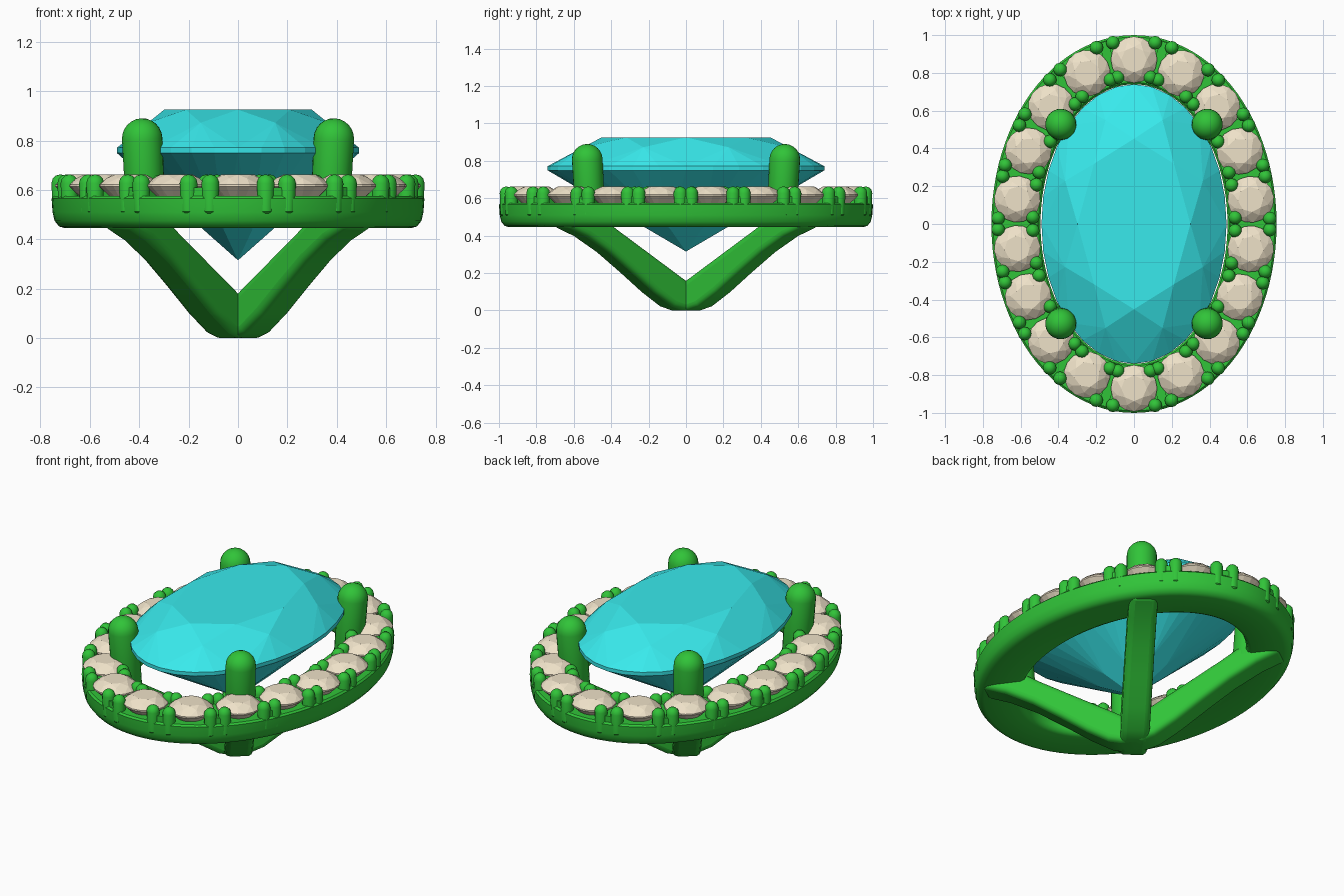
import bpy, bmesh, math
from mathutils import Vector, Matrix

if "Cube" in bpy.data.objects:
    bpy.data.objects.remove(bpy.data.objects["Cube"])


def material(name, col):
    m = bpy.data.materials.new(name)
    m.diffuse_color = (*col, 1)
    m.use_nodes = True
    m.node_tree.nodes["Principled BSDF"].inputs["Base Color"].default_value = m.diffuse_color
    return m


GREEN = material("green_metal", (0.03, 0.55, 0.04))
CYAN = material("cyan_gem", (0.04, 0.82, 0.84))
CREAM = material("cream_stone", (0.86, 0.76, 0.58))


def finish(name, bm, mat, smooth=True):
    bmesh.ops.recalc_face_normals(bm, faces=bm.faces)
    me = bpy.data.meshes.new(name)
    bm.to_mesh(me)
    bm.free()
    me.materials.append(mat)
    ob = bpy.data.objects.new(name, me)
    bpy.context.collection.objects.link(ob)
    if smooth:
        bpy.context.view_layer.objects.active = ob
        ob.select_set(True)
        bpy.ops.object.shade_smooth_by_angle(angle=math.radians(40))
        ob.select_set(False)
    return ob


def capsule(bm, p0, p1, r, seg=16):
    # round-ended pin from p0 to p1
    p0, p1 = Vector(p0), Vector(p1)
    d = p1 - p0
    vs = bmesh.ops.create_uvsphere(bm, u_segments=seg, v_segments=seg // 2, radius=r)["verts"]
    for v in vs:
        if v.co.z > -1e-5:
            v.co.z += d.length
    rot = d.to_track_quat('Z', 'Y').to_matrix().to_4x4()
    bmesh.ops.transform(bm, matrix=Matrix.Translation(p0) @ rot, verts=vs)


def brilliant(name, loc, rx, ry, table, z_table, z_girdle, z_culet, mat, turn=0, n=32, thick=0.03):
    # brilliant cut: octagonal table, kites, girdle, pavilion
    zu, zl = z_girdle + thick / 2, z_girdle - thick / 2
    c8 = math.cos(math.pi / 8)
    pts = [(0, 0, z_culet)]

    def ring(count, r, z, off=0):
        for k in range(count):
            a = 2 * math.pi * k / count + off
            pts.append((r * math.cos(a), r * math.sin(a), z))

    mid, low = table + (1 - table) * 0.5, 0.3
    ring(8, table, z_table)
    ring(8, mid, z_table - (z_table - zu) * (mid * c8 - table) / (1 - table), math.pi / 8)
    ring(n, 1, zu)
    ring(n, 1, zl)
    ring(8, low, z_culet + (zl - z_culet) * low * c8, math.pi / 8)
    bm = bmesh.new()
    for x, y, z in pts:
        bm.verts.new((x * rx, y * ry, z))
    bmesh.ops.convex_hull(bm, input=bm.verts)
    bmesh.ops.dissolve_limit(bm, angle_limit=0.01, verts=bm.verts, edges=bm.edges)
    ob = finish(name, bm, mat, smooth=False)
    ob.location = loc
    ob.rotation_euler.z = turn
    return ob


# halo centre line: an ellipse with outward normals
A, B = 0.625, 0.87


def halo(t):
    p = Vector((A * math.sin(t), B * math.cos(t), 0))
    nrm = Vector((math.sin(t) / A, math.cos(t) / B, 0)).normalized()
    return p, nrm


# halo body: profile swept around the ellipse
profile = [(-.13, .565), (-.13, .475), (-.12, .455), (-.1, .445), (.075, .445), (.1, .452),
           (.118, .475), (.126, .51), (.13, .565), (.12, .575), (-.12, .575)]
N = 96
bm = bmesh.new()
rings = []
for i in range(N):
    p, nrm = halo(2 * math.pi * i / N)
    rings.append([bm.verts.new(p + nrm * o + Vector((0, 0, z))) for o, z in profile])
for i in range(N):
    a, b = rings[i], rings[(i + 1) % N]
    for j in range(len(profile)):
        k = (j + 1) % len(profile)
        bm.faces.new((a[j], a[k], b[k], b[j]))
finish("halo_band", bm, GREEN)

# equal arc-length positions (36 = stones and the gaps between them)
M = 3600
lengths = [0]
for i in range(M):
    lengths.append(lengths[-1] + (halo(2 * math.pi * (i + 1) / M)[0] - halo(2 * math.pi * i / M)[0]).length)
spots, j = [], 0
for k in range(36):
    while lengths[j] < lengths[-1] * k / 36 - 1e-6:
        j += 1
    spots.append(2 * math.pi * j / M)

# halo stones, their small prongs and the bars dividing them
prongs = bmesh.new()
bars = bmesh.new()
for k, t in enumerate(spots):
    p, nrm = halo(t)
    tan = Vector((nrm.y, -nrm.x, 0))
    if k % 2 == 0:
        brilliant(f"halo_stone_{k // 2 + 1}", p, .123, .123, .55, .662, .617, .5, CREAM,
                  math.atan2(nrm.y, nrm.x), 16, .008)
        for s in (-1, 1):
            for side, out in ((.112, .09), (.086, -.092)):
                q = p + nrm * out + tan * side * s
                capsule(prongs, q + Vector((0, 0, .53)), q + Vector((0, 0, .627)), .036, 12)
    else:
        rot = Matrix((tan, nrm, (0, 0, 1))).transposed().to_4x4()
        bmesh.ops.create_cube(bars, size=1, matrix=Matrix.Translation(p + Vector((0, 0, .575)))
                              @ rot @ Matrix.Diagonal((.05, .235, .07, 1)))
finish("halo_prongs", prongs, GREEN)
finish("halo_dividers", bars, GREEN)

# centre gem
brilliant("centre_gem", (0, 0, 0), .49, .74, .61, .925, .76, .315, CYAN, thick=.022)

# four corner prongs and the struts meeting below the gem
bm = bmesh.new()
for sx in (-1, 1):
    for sy in (-1, 1):
        capsule(bm, (.372 * sx, .51 * sy, .47), (.388 * sx, .528 * sy, .808), .082, 24)
finish("corner_prongs", bm, GREEN)

outline = [(-.06, 0), (.06, 0), (.13, .02), (.25, .095), (.4, .205), (.55, .31), (.7, .395), (.84, .45),
           (.8, .5), (.6, .5), (.5, .435), (.3, .315), (.1, .195), (-.06, .1)]
for i, (sx, sy) in enumerate(((1, 1), (1, -1), (-1, 1), (-1, -1))):
    d = Vector((.59 * sx, .807 * sy, 0))
    w = Vector((-d.y, d.x, 0)) * .078
    bm = bmesh.new()
    f = bm.faces.new([bm.verts.new(d * s - w + Vector((0, 0, z))) for s, z in outline])
    new = bmesh.ops.extrude_face_region(bm, geom=[f])["geom"]
    bmesh.ops.translate(bm, vec=w * 2, verts=[v for v in new if isinstance(v, bmesh.types.BMVert)])
    ob = finish(f"strut_{i + 1}", bm, GREEN)
    bev = ob.modifiers.new("round", 'BEVEL')
    bev.width, bev.segments = .05, 4
    bev.limit_method, bev.angle_limit = 'ANGLE', math.radians(50)
